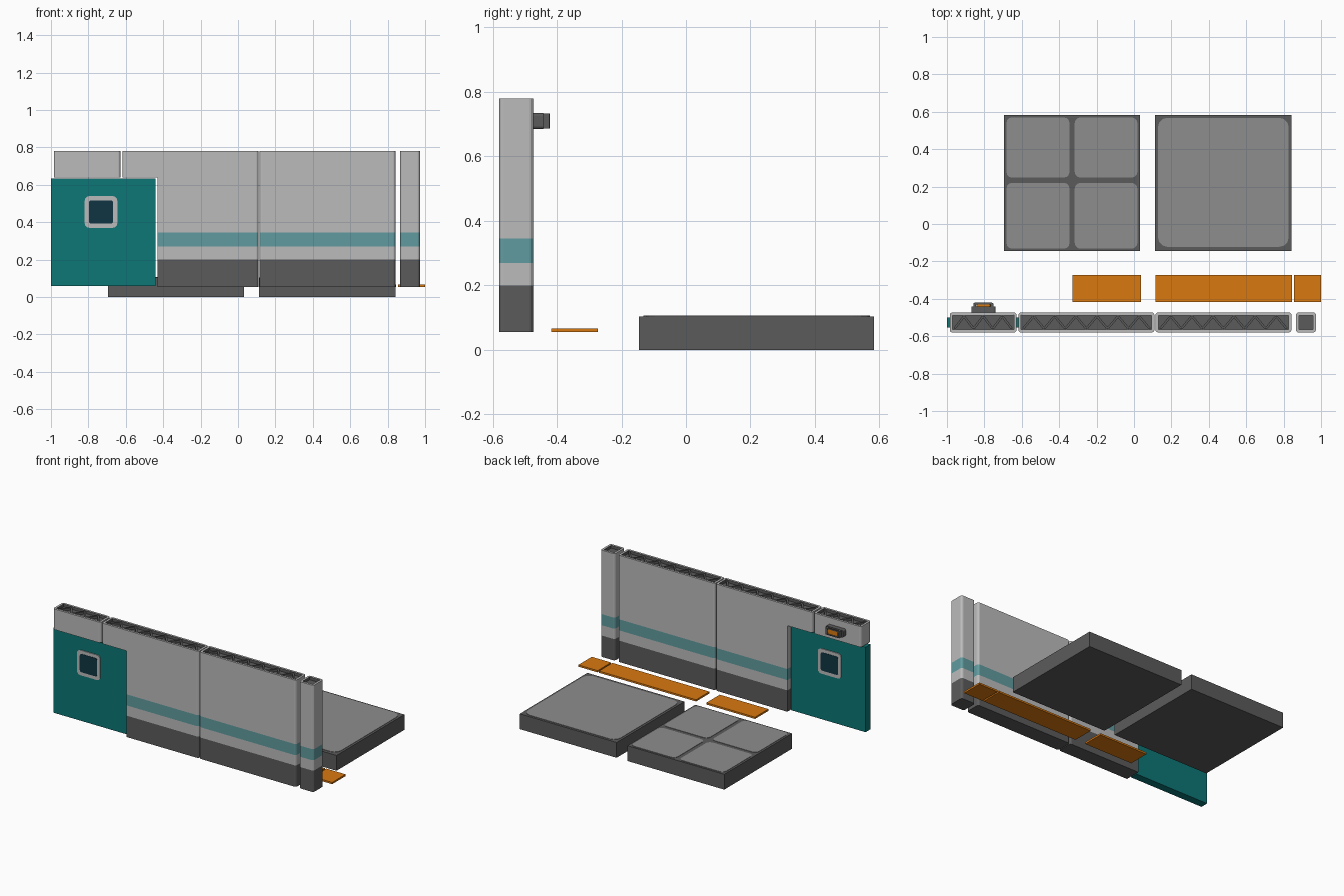
import bpy, bmesh, math
from mathutils import Matrix, Vector

if "Cube" in bpy.data.objects:
    bpy.data.objects.remove(bpy.data.objects["Cube"])


def mat(name, rgb):
    m = bpy.data.materials.new(name)
    m.diffuse_color = (*rgb, 1)
    m.use_nodes = True
    m.node_tree.nodes["Principled BSDF"].inputs["Base Color"].default_value = m.diffuse_color
    return m


MATS = [mat("light_grey", (0.50, 0.50, 0.50)), mat("dark_grey", (0.105, 0.105, 0.105)),
        mat("pale_teal", (0.12, 0.33, 0.35)), mat("deep_teal", (0.004, 0.18, 0.18)),
        mat("mid_grey", (0.27, 0.27, 0.27)), mat("orange", (0.70, 0.19, 0.005)),
        mat("dark_glass", (0.005, 0.036, 0.055))]
LIGHT, DARK, STRIPE, TEAL, MID, ORANGE, GLASS = range(7)
Y0, Y1 = -0.58, -0.473          # wall front and back
TOP, BASE, HEAD = 0.78, 0.055, 0.64


def finish(name, bm):
    bmesh.ops.recalc_face_normals(bm, faces=bm.faces)
    me = bpy.data.meshes.new(name)
    bm.to_mesh(me)
    bm.free()
    for m in MATS:
        me.materials.append(m)
    ob = bpy.data.objects.new(name, me)
    bpy.context.collection.objects.link(ob)
    return ob


def outline(a0, b0, a1, b1, radii, seg=3):
    """Rounded rectangle; radii run from (a0,b0) counter-clockwise."""
    pts = []
    corners = [(a0, b0, 1, 1), (a1, b0, -1, 1), (a1, b1, -1, -1), (a0, b1, 1, -1)]
    for i, ((a, b, sa, sb), r) in enumerate(zip(corners, radii)):
        if r == 0:
            pts.append((a, b))
            continue
        for k in range(seg + 1):
            t = math.pi * (1 + i / 2 + k / seg / 2)
            pts.append((a + sa * r + r * math.cos(t), b + sb * r + r * math.sin(t)))
    return pts


def stack(bm, pts, levels, mats, axis='Z'):
    """Closed prism with a material per height band; returns the end cap."""
    put = (lambda p, h: (p[0], p[1], h)) if axis == 'Z' else (lambda p, h: (p[0], h, p[1]))
    rings = [[bm.verts.new(put(p, h)) for p in pts] for h in levels]
    n = len(pts)
    for lo, hi, m in zip(rings, rings[1:], mats):
        for i in range(n):
            bm.faces.new((lo[i], lo[(i + 1) % n], hi[(i + 1) % n], hi[i])).material_index = m
    low = bm.faces.new(rings[0][::-1])
    low.material_index = mats[0]
    cap = bm.faces.new(rings[-1])
    cap.material_index = mats[-1]
    return cap


def slab(name, x0, y0, z0, x1, y1, z1, m, r=0.0, axis='Z'):
    bm = bmesh.new()
    if axis == 'Z':
        stack(bm, outline(x0, y0, x1, y1, [r] * 4), [z0, z1], [m])
    else:
        stack(bm, outline(x0, z0, x1, z1, [r] * 4), [y0, y1], [m], 'Y')
    return finish(name, bm)


def pocket(bm, cap, x0, x1, ribs):
    """Open recess in the top edge, with zigzag bracing on its floor."""
    bmesh.ops.recalc_face_normals(bm, faces=bm.faces)
    bmesh.ops.inset_region(bm, faces=[cap], thickness=0.015)
    ret = bmesh.ops.extrude_face_region(bm, geom=[cap])
    new = [v for v in ret['geom'] if isinstance(v, bmesh.types.BMVert)]
    bmesh.ops.translate(bm, verts=new, vec=(0, 0, -0.02))
    floor = [f for f in ret['geom'] if isinstance(f, bmesh.types.BMFace)]
    if cap.is_valid:
        bm.faces.remove(cap)
    for f in floor:
        f.material_index = DARK
        for e in f.edges:
            for g in e.link_faces:
                g.material_index = DARK
    ya, yb = Y0 + 0.02, Y1 - 0.02
    xa, xb = x0 + 0.025, x1 - 0.025
    for i in range(ribs):
        p = Vector((xa + (xb - xa) * i / ribs, (ya, yb)[i % 2], TOP - 0.013))
        q = Vector((xa + (xb - xa) * (i + 1) / ribs, (yb, ya)[i % 2], TOP - 0.013))
        d = q - p
        mtx = (Matrix.Translation((p + q) / 2) @ Matrix.Rotation(math.atan2(d.y, d.x), 4, 'Z')
               @ Matrix.Diagonal((d.length, 0.012, 0.014, 1)))
        for v in bmesh.ops.create_cube(bm, size=1, matrix=mtx)['verts']:
            for f in v.link_faces:
                f.material_index = DARK


def wall(name, x0, x1, ribs, z0=BASE, notch=None):
    bm = bmesh.new()
    R = 0.014
    bands, cols = [BASE, 0.20, 0.27, 0.345], [DARK, LIGHT, STRIPE, LIGHT]
    if z0 > BASE:
        bands, cols = [z0], [LIGHT]
    if notch is not None:      # lower part stops at the doorway
        stack(bm, outline(notch, Y0, x1, Y1, [0, R, R, 0]), bands + [HEAD], cols)
        bands, cols = [HEAD], [LIGHT]
    cap = stack(bm, outline(x0, Y0, x1, Y1, [R] * 4), bands + [TOP], cols)
    pocket(bm, cap, x0, x1, ribs)
    return finish(name, bm)


# Wall pieces
wall("door_header", -0.985, -0.628, 6, z0=HEAD)
wall("doorway_wall", -0.618, 0.109, 12, notch=-0.431)
wall("plain_wall", 0.115, 0.842, 12)
wall("corner_post", 0.866, 0.973, 0)

# Sliding door with a window showing on both sides
slab("door", -1.0, -0.553, 0.058, -0.44, -0.50, 0.635, TEAL)
slab("window_frame", -0.82, -0.559, 0.37, -0.645, -0.494, 0.54, LIGHT, 0.025, 'Y')
slab("window_glass", -0.797, -0.561, 0.393, -0.668, -0.492, 0.517, GLASS, 0.012, 'Y')

# Lamp over the door on the back
slab("lamp_housing", -0.87, Y1 - 0.002, 0.685, -0.74, -0.442, 0.735, DARK, 0.01, 'Y')
slab("lamp_light", -0.842, -0.445, 0.694, -0.768, -0.425, 0.726, ORANGE, 0.008, 'Y')
for side, x in (("left", -0.858), ("right", -0.766)):
    slab("lamp_bracket_" + side, x, -0.445, 0.687, x + 0.014, -0.422, 0.733, DARK, 0.004)
for part, z in (("lower", 0.687), ("upper", 0.726)):
    slab("lamp_guard_" + part, -0.852, -0.430, z, -0.758, -0.421, z + 0.007, DARK)

# Orange connector strips
for i, (x0, x1) in enumerate(((-0.328, 0.038), (0.115, 0.845), (0.855, 1.0))):
    slab(f"connector_strip_{i + 1}", x0, -0.417, 0.055, x1, -0.273, 0.067, ORANGE)

# Floor tiles with thin inlaid panels
slab("quartered_floor_tile", -0.696, -0.145, 0, 0.032, 0.583, 0.104, DARK)
for i, (x0, x1) in enumerate(((-0.682, -0.345), (-0.317, 0.018))):
    for j, (y0, y1) in enumerate(((-0.132, 0.22), (0.248, 0.57))):
        slab(f"quarter_panel_{i}{j}", x0, y0, 0.10, x1, y1, 0.1065, MID, 0.03)
slab("plain_floor_tile", 0.113, -0.145, 0, 0.842, 0.583, 0.104, DARK)
slab("plain_panel", 0.128, -0.122, 0.10, 0.827, 0.568, 0.1065, MID, 0.05)
